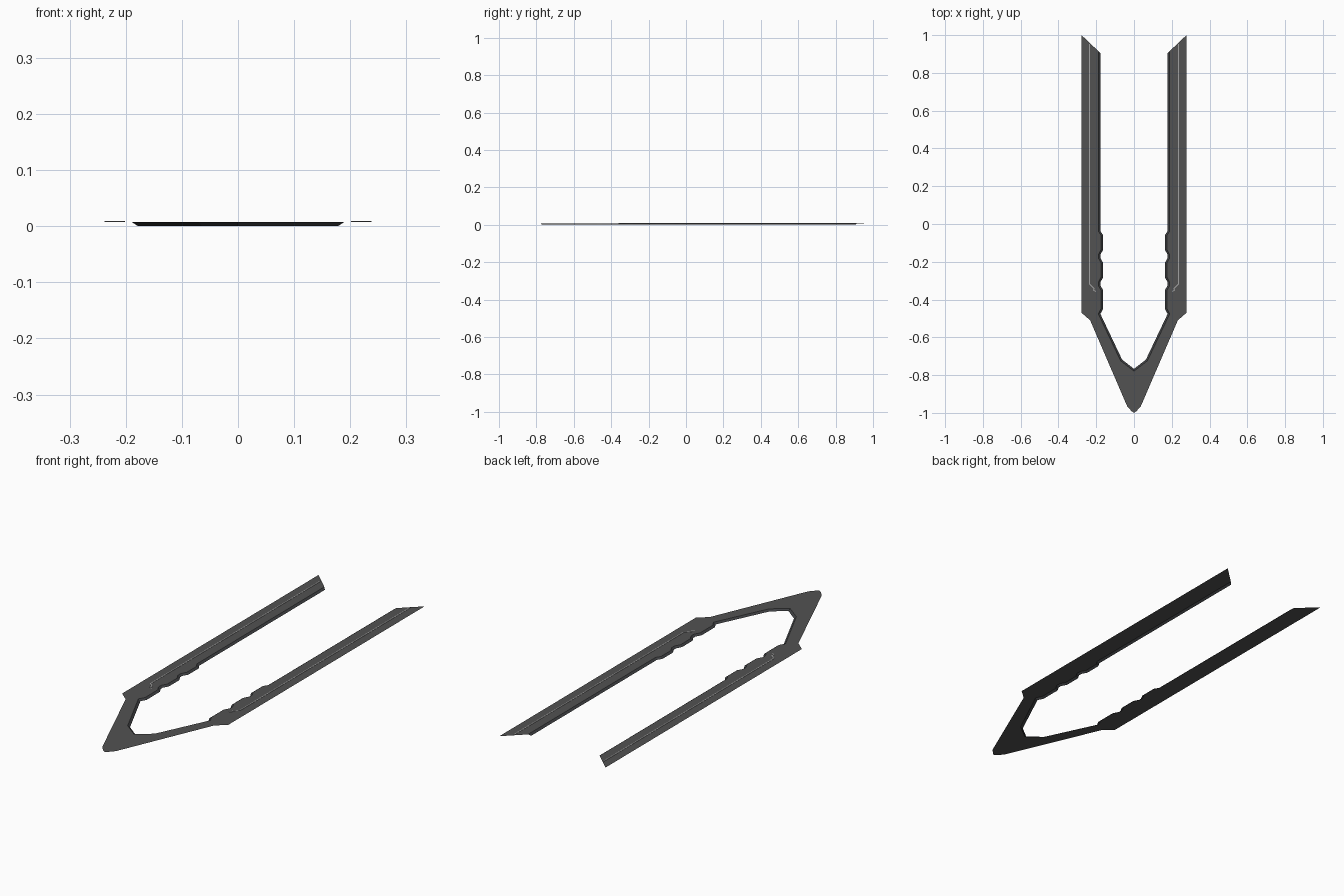
import bpy, bmesh
from mathutils import Vector

if "Cube" in bpy.data.objects:
    bpy.data.objects.remove(bpy.data.objects["Cube"])

TOP = 0.0075      # height of the flat sheet
BEVEL = 0.010     # width of the sloping inner lip


def material(name, v):
    m = bpy.data.materials.new(name)
    m.diffuse_color = (*v, 1)
    m.use_nodes = True
    m.node_tree.nodes["Principled BSDF"].inputs["Base Color"].default_value = m.diffuse_color
    return m


grey = material("dark_grey", (0.085, 0.085, 0.085))
slate = material("slate_edge", (0.05, 0.052, 0.056))
light = material("light_grey", (0.36, 0.36, 0.36))


def offset(path, d):
    """Mitred sideways offset of a polyline."""
    pts = [Vector(p) for p in path]
    out = []
    for i, p in enumerate(pts):
        a = (p - pts[i - 1]).normalized() if i else None
        b = (pts[i + 1] - p).normalized() if i < len(pts) - 1 else None
        a, b = a or b, b or a
        na, nb = Vector((-a.y, a.x)), Vector((-b.y, b.x))
        n = (na + nb).normalized()
        out.append(p + n * (d / n.dot(na)))
    return out


def finish(name, bm, mat):
    bmesh.ops.triangulate(bm, faces=[f for f in bm.faces if len(f.verts) > 4])
    me = bpy.data.meshes.new(name)
    bm.to_mesh(me)
    bm.free()
    me.materials.append(mat)
    ob = bpy.data.objects.new(name, me)
    bpy.context.collection.objects.link(ob)
    mod = ob.modifiers.new("mirror", 'MIRROR')
    mod.merge_threshold = 0.0001
    return ob


# right half outlines, listed from the far end to the point
outer = [(0.278, 1.0), (0.278, -0.47), (0.232, -0.51),
         (0.036, -0.965), (0.014, -0.99), (0, -1.0)]
inner = [(0.178, 0.905), (0.178, -0.037)]
for y0, y1 in ((-0.058, -0.137), (-0.205, -0.283), (-0.35, -0.45)):
    inner += [(0.164, y0), (0.164, y1), (0.178, y1 - 0.026)]
    if y1 > -0.4:
        inner.append((0.178, y1 - 0.042))
inner += [(0.063, -0.718), (0, -0.767)]

lip = offset(inner, BEVEL)
lip[0] = Vector((0.188, 0.9145))
lip[-1] = Vector((0, -0.779))

# flat sheet
bm = bmesh.new()
loop = [*lip, *[Vector(p) for p in reversed(outer)]]
bm.faces.new([bm.verts.new((p.x, p.y, TOP)) for p in loop])
bm.normal_update()
for f in bm.faces:
    if f.normal.z < 0:
        f.normal_flip()
finish("frame_sheet", bm, grey)

# sloping lip along the inside edge
bm = bmesh.new()
hi = [bm.verts.new((p.x, p.y, TOP)) for p in lip]
lo = [bm.verts.new((x, y, 0)) for x, y in inner]
for i in range(len(hi) - 1):
    f = bm.faces.new((hi[i], hi[i + 1], lo[i + 1], lo[i]))
    f.normal_update()
    if f.normal.z < 0:
        f.normal_flip()
finish("inner_lip", bm, slate)

# thin raised line with a hooked lower end
path = [(0.235, 0.953), (0.235, -0.318), (0.212, -0.342), (0.214, -0.35), (0.203, -0.358)]
left, right = offset(path, 0.0025), offset(path, -0.0025)
bm = bmesh.new()
rings = []
for a, b in zip(left, right):
    rings.append([bm.verts.new((p.x, p.y, z)) for p, z in
                  ((a, TOP + 0.0003), (a, 0.009), (b, 0.009), (b, TOP + 0.0003))])
for r, s in zip(rings, rings[1:]):
    for k in range(4):
        bm.faces.new((r[k], r[(k + 1) % 4], s[(k + 1) % 4], s[k]))
bm.faces.new(rings[0])
bm.faces.new(rings[-1])
bmesh.ops.recalc_face_normals(bm, faces=bm.faces)
finish("accent_line", bm, light)
